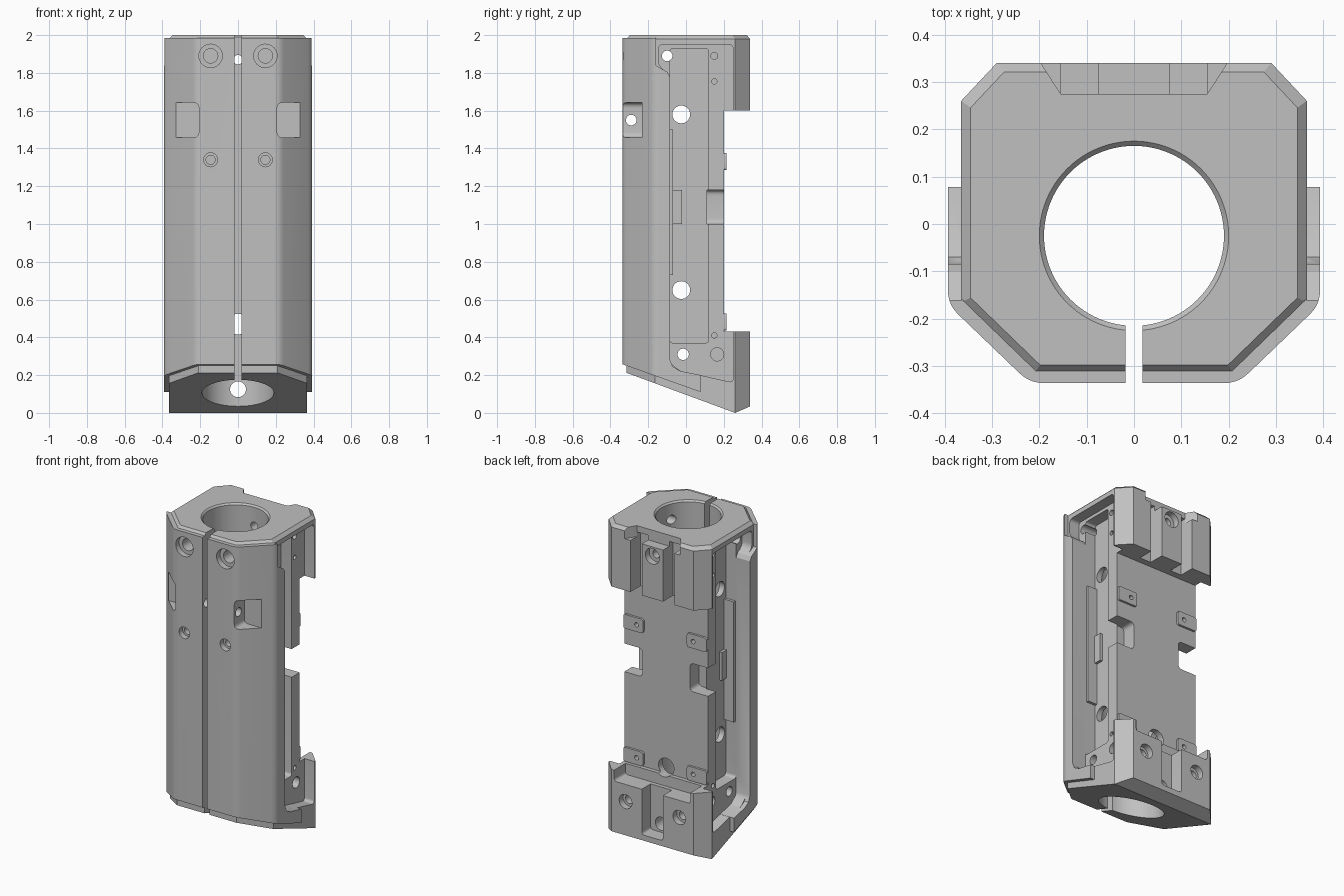
import bpy, bmesh
from mathutils import Matrix, Vector

cube = bpy.data.objects.get("Cube")
if cube:
    bpy.data.objects.remove(cube, do_unlink=True)

grey = bpy.data.materials.new("machined grey")
grey.use_nodes = True
grey.diffuse_color = (0.53, 0.53, 0.53, 1)
grey.node_tree.nodes["Principled BSDF"].inputs["Base Color"].default_value = grey.diffuse_color


def finish(bm, name):
    bmesh.ops.recalc_face_normals(bm, faces=bm.faces)
    mesh = bpy.data.meshes.new(name)
    bm.to_mesh(mesh)
    bm.free()
    mesh.materials.append(grey)
    obj = bpy.data.objects.new(name, mesh)
    bpy.context.collection.objects.link(obj)
    return obj


def fillet(points, radius, steps=5):
    """Round every corner of a closed profile with a quadratic blend."""
    out = []
    for i, p in enumerate(points):
        p, a, b = Vector(p), Vector(points[i - 1]), Vector(points[(i + 1) % len(points)])
        start = p + (a - p).normalized() * min(radius, (a - p).length * .45)
        end = p + (b - p).normalized() * min(radius, (b - p).length * .45)
        for k in range(steps + 1):
            t = k / steps
            out.append(tuple(start * (1 - t) ** 2 + p * (2 * t * (1 - t)) + end * t ** 2))
    return out


def prism(name, points, axis, lo, hi):
    """Extrude a profile: XY points along z, YZ points along x, XZ points along y."""
    place = {"z": lambda a, b, t: (a, b, t), "x": lambda a, b, t: (t, a, b),
             "y": lambda a, b, t: (a, t, b)}[axis]
    bm = bmesh.new()
    face = bm.faces.new([bm.verts.new(place(a, b, lo)) for a, b in points])
    new = bmesh.ops.extrude_face_region(bm, geom=[face])["geom"]
    bmesh.ops.translate(bm, vec=Vector(place(0, 0, hi - lo)),
                        verts=[v for v in new if isinstance(v, bmesh.types.BMVert)])
    return finish(bm, name)


def rectangle(a, b):
    return [(a[0], b[0]), (a[1], b[0]), (a[1], b[1]), (a[0], b[1])]


def box(name, x, y, z):
    return prism(name, rectangle(x, y), "z", *z)


def rounded_box(name, x, y, z, radius):
    """Box whose four edges along y are rounded."""
    return prism(name, fillet(rectangle(x, z), radius), "y", *y)


def cylinder(axis, a, b, r, lo, hi, r2=None, n=32):
    """a, b are the two coordinates across the axis, in xyz order."""
    mid, bm = (lo + hi) / 2, bmesh.new()
    turn = {"x": Matrix.Rotation(1.5707963, 4, "Y"), "y": Matrix.Rotation(-1.5707963, 4, "X"),
            "z": Matrix.Identity(4)}[axis]
    centre = {"x": (mid, a, b), "y": (a, mid, b), "z": (a, b, mid)}[axis]
    bmesh.ops.create_cone(bm, cap_ends=True, segments=n, radius1=r, radius2=r2 or r,
                          depth=hi - lo, matrix=Matrix.Translation(centre) @ turn)
    return finish(bm, "hole_cutter")


def boolean(target, tool, operation="DIFFERENCE"):
    mod = target.modifiers.new("cut", "BOOLEAN")
    mod.operation, mod.object, mod.solver = operation, tool, "EXACT"
    bpy.context.view_layer.objects.active = target
    bpy.ops.object.modifier_apply(modifier=mod.name)
    bpy.data.objects.remove(tool, do_unlink=True)


def mirrored(points):
    return points + [(-x, y) for x, y in reversed(points)]


def span(s, a, b):
    return tuple(sorted((s * a, s * b)))


# Core: octagonal column with bevelled top, trimmed to the side profile
core = prism("clamp_body", mirrored([(.21, -.315), (.365, -.165), (.365, .26), (.29, .34)]), "z", -.1, 1.98)
bm = bmesh.new()
bm.from_mesh(core.data)
top = max(bm.faces, key=lambda f: f.calc_center_median().z)
cap = bmesh.ops.extrude_face_region(bm, geom=[top])["geom"]
for v in cap:
    if isinstance(v, bmesh.types.BMVert):
        v.co = (v.co.x * .945, v.co.y * .945, 2)
bmesh.ops.delete(bm, geom=[top], context="FACES_ONLY")
bmesh.ops.recalc_face_normals(bm, faces=bm.faces)
bm.to_mesh(core.data)
bm.free()
boolean(core, prism("core_trim", [(-.35, .225), (.26, 0), (.341, .035), (.341, .43), (.2, .43), (.2, 1.6),
                                  (.341, 1.6), (.341, 2.1), (-.35, 2.1)], "x", -.6, .6), "INTERSECT")

# Side pockets in two depths, with ribs, plate notches and plate tabs
for s in (1, -1):
    boolean(core, prism("pocket", fillet([(-.145, 1.95), (.25, 1.95), (.25, .16), (.075, .2), (-.03, .22),
                                          (-.1, .28), (-.1, 1.8), (-.145, 1.84)], .025), "x", *span(s, .296, .5)))
    boolean(core, prism("deep_pocket", fillet(rectangle((-.085, .12), (.37, 1.93)), .02), "x", *span(s, .222, .5)))
    boolean(core, rounded_box("plate_notch", span(s, .168, .5), (.11, .3), (1.0, 1.18), .03))
    boolean(core, box("long_rib", span(s, .21, .29), (-.12, -.068), (.73, 1.5)), "UNION")
    boolean(core, box("short_rib", span(s, .21, .24), (-.12, -.02), (1.0, 1.18)), "UNION")
    for z in (1.285, .435):
        boolean(core, rounded_box("plate_tab", span(s, .155, .294), (.18, .214), (z, z + .09), .015), "UNION")
        boolean(core, cylinder("y", s * .2, z + .045, .014, .17, .3))

# Shell: wider wrap around the front, trimmed parallel to the sloping base
shell = prism("shell", fillet(mirrored([(.22, -.336), (.393, -.17), (.393, .2)]), .03), "z", 0, 1.985)
boolean(shell, prism("shell_trim", [(-.4, .28), (.078, .11), (.078, .2), (-.03, .222), (-.07, .245), (-.085, .28),
                                    (-.085, 1.78), (-.1, 1.805), (-.16, 1.84), (-.16, 2.1), (-.4, 2.1)],
                     "x", -.6, .6), "INTERSECT")
# Keep the shell out of the middle so the pocket floors stay clear
boolean(core, shell, "UNION")

# Bore, rim chamfer and clamping slot
boolean(core, cylinder("z", 0, -.025, .19, -.5, 2.5, n=96))
boolean(core, cylinder("z", 0, -.025, .185, 1.985, 2.005, r2=.205, n=96))
boolean(core, box("slot", (-.0175, .0175), (-.5, -.1), (-.5, 2.5)))

# Upper rear block: trapezoid relief and two grooves beside the centre boss
boolean(core, prism("top_relief", [(-.2, .345), (-.155, .275), (.155, .275), (.2, .345)], "z", 1.93, 2.2))
boolean(core, cylinder("y", 0, 1.87, .05, .3, .5))
for s in (1, -1):
    boolean(core, box("groove", span(s, .075, .155), (.24, .5), (1.5, 1.96)))

# Lower rear block: stepped top, centre notch and counterbored screws
boolean(core, rounded_box("block_step", (-.27, .27), (.225, .5), (.36, .5), .02))
boolean(core, rounded_box("centre_notch", (-.075, .075), (.25, .5), (.07, .5), .02))
for s in (1, -1):
    boolean(core, cylinder("y", s * .19, .25, .045, .3, .5))
    boolean(core, cylinder("y", s * .19, .25, .028, .2, .5))

# Rear centre holes
for z, r in ((1.87, .025), (.47, .055), (.125, .042)):
    boolean(core, cylinder("y", 0, z, r, 0, .5))

# Front screw holes and clamp screw pockets
for s in (1, -1):
    for z, wide, narrow in ((1.89, .062, .038), (1.34, .037, .024)):
        boolean(core, cylinder("y", s * .145, z, wide, -.5, -.3))
        boolean(core, cylinder("y", s * .145, z, narrow, -.5, -.22))
    boolean(core, rounded_box("screw_pocket", span(s, .207, .5), (-.5, -.232), (1.458, 1.642), .03))
    # Blind side holes
    for y, z, r in ((.165, .31, .035), (.15, 1.89, .018), (.15, 1.755, .014), (.15, .41, .014)):
        boolean(core, cylinder("x", y, z, r, *span(s, .25, .6)))

# Through holes across the body
for y, z, r in ((-.29, 1.55, .028), (-.025, 1.58, .047), (-.025, .65, .047), (-.1, 1.89, .028), (-.015, .31, .03)):
    boolean(core, cylinder("x", y, z, r, -.6, .6))

bpy.ops.object.select_all(action="DESELECT")
core.select_set(True)
bpy.context.view_layer.objects.active = core
bpy.ops.object.shade_smooth_by_angle(angle=.5)
